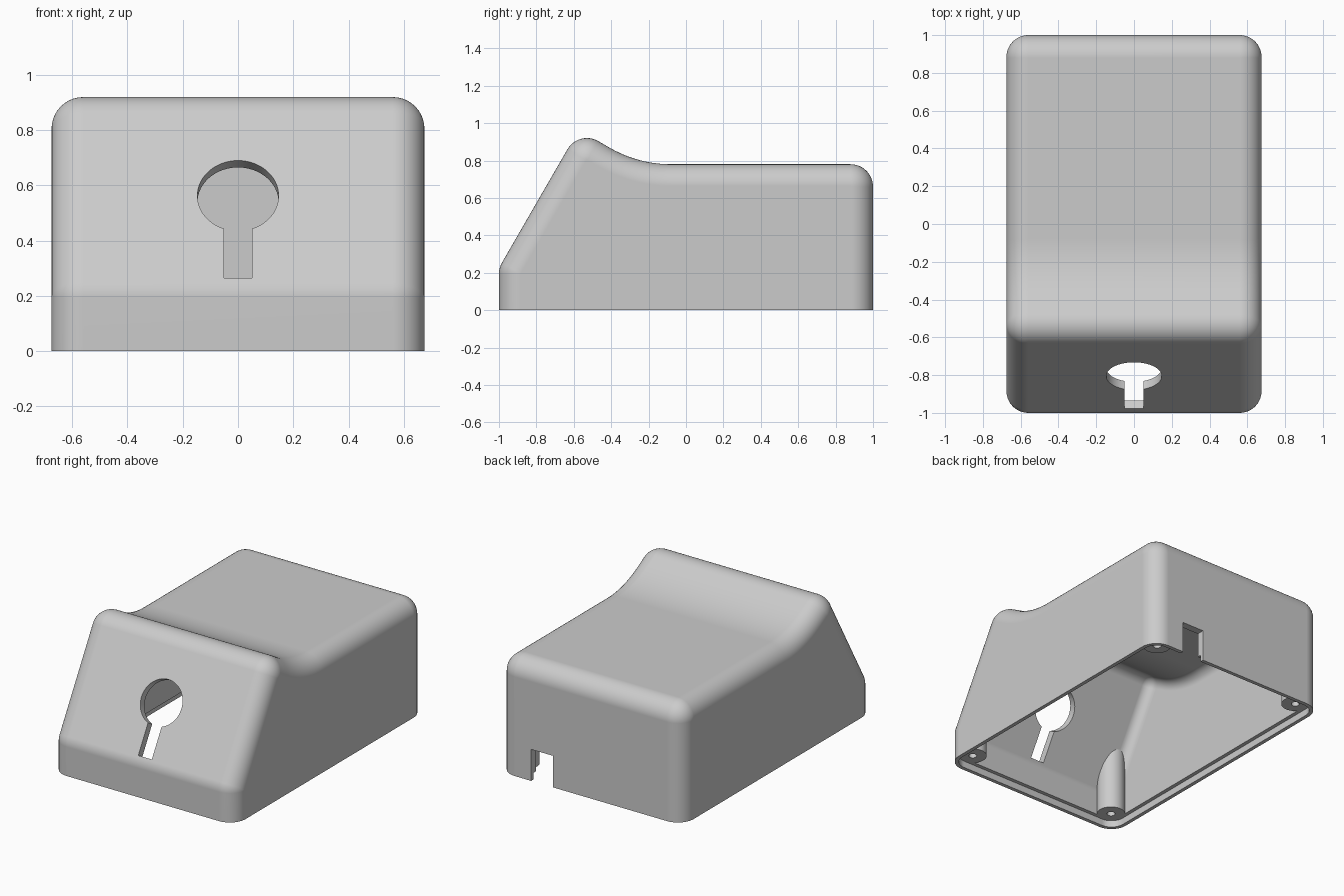
import bpy, bmesh, math
from mathutils import Matrix, Vector

if "Cube" in bpy.data.objects:
    bpy.data.objects.remove(bpy.data.objects["Cube"], do_unlink=True)

HALF_W, HALF_L = 0.675, 1.0
ROUND, WALL = 0.115, 0.05
LIP, LEDGE_Z = 0.025, 0.045

grey = bpy.data.materials.new("light_grey")
grey.use_nodes = True
colour = (0.6, 0.6, 0.6, 1)
grey.diffuse_color = colour
grey.node_tree.nodes["Principled BSDF"].inputs["Base Color"].default_value = colour


def finish(name, bm):
    bmesh.ops.recalc_face_normals(bm, faces=bm.faces)
    mesh = bpy.data.meshes.new(name)
    bm.to_mesh(mesh)
    bm.free()
    mesh.materials.append(grey)
    obj = bpy.data.objects.new(name, mesh)
    bpy.context.collection.objects.link(obj)
    return obj


def arc(cx, cy, r, a0, a1, n):
    angles = [math.radians(a0 + (a1 - a0) * i / n) for i in range(n + 1)]
    return [(cx + r * math.cos(a), cy + r * math.sin(a)) for a in angles]


def side_profile(inset, floor):
    """Side outline in (y, z), moved inwards by inset."""
    r = 0.12 - inset
    pts = [(-HALF_L + inset, floor)]
    pts += arc(-0.88, 0.194, r, 180, 150, 5)              # front fold
    pts += arc(-0.53, 0.80, r, 150, 60, 12)               # peak
    pts += arc(-0.08, 1.434, 0.654 + inset, 240, 270, 12)  # hollow behind the peak
    pts += arc(0.88, 0.66, r, 90, 0, 12)                  # back top edge
    return pts + [(HALF_L - inset, floor)]


def rounded_body(name, inset, floor, steps=10):
    """Loft the side outline across x, insetting it towards both sides."""
    r, half = ROUND - inset, HALF_W - inset
    slices = []
    for i in range(steps + 1):
        a = math.pi / 2 * i / steps
        slices.append((half - r + r * math.sin(a), inset + r * (1 - math.cos(a))))
    slices = [(-x, d) for x, d in reversed(slices)] + slices
    bm = bmesh.new()
    rings = [[bm.verts.new((x, y, z)) for y, z in side_profile(d, floor)]
             for x, d in slices]
    n = len(rings[0])
    for a, b in zip(rings, rings[1:]):
        for j in range(n):
            k = (j + 1) % n
            bm.faces.new((a[j], a[k], b[k], b[j]))
    bm.faces.new(rings[0])
    bm.faces.new(rings[-1])
    return finish(name, bm)


def prism(name, pts, z0, z1, matrix=Matrix()):
    """Extrude a flat outline from z0 to z1."""
    bm = bmesh.new()
    face = bm.faces.new([bm.verts.new((x, y, z0)) for x, y in pts])
    new = bmesh.ops.extrude_face_region(bm, geom=[face])["geom"]
    bmesh.ops.translate(bm, vec=Vector((0, 0, z1 - z0)),
                        verts=[v for v in new if isinstance(v, bmesh.types.BMVert)])
    bm.transform(matrix)
    return finish(name, bm)


def cut(target, cutter):
    cutter.hide_render = True
    mod = target.modifiers.new("cut", 'BOOLEAN')
    mod.operation, mod.solver, mod.object = 'DIFFERENCE', 'EXACT', cutter
    bpy.context.view_layer.objects.active = target
    bpy.ops.object.modifier_apply(modifier=mod.name)
    bpy.data.objects.remove(cutter, do_unlink=True)


def circle(x, y, r, n=32):
    return arc(x, y, r, 0, 360 * (n - 1) / n, n - 1)


shell = rounded_body("enclosure_shell", 0, 0)
cavity = rounded_body("cavity_cutter", WALL, -0.1)

# Screw posts stay solid inside the cavity
corners = [(sx * 0.56, sy * 0.89) for sx in (-1, 1) for sy in (-1, 1)]
for x, y in corners:
    cut(cavity, prism("post_cutter", circle(x, y, 0.087), 0.02, 1.1))
cut(shell, cavity)

# Recess for the base plate
w, l, r = HALF_W - ROUND, HALF_L - ROUND, ROUND - LIP
rim = []
for i, (sx, sy) in enumerate(((1, 1), (-1, 1), (-1, -1), (1, -1))):
    rim += arc(sx * w, sy * l, r, 90 * i, 90 * i + 90, 8)
cut(shell, prism("recess_cutter", rim, -0.1, LEDGE_Z))

# Screw holes
for x, y in corners:
    cut(shell, prism("screw_hole_cutter", circle(x, y, 0.025, 20), -0.05, 0.25))

# Keyhole through the sloping front
a = math.degrees(math.asin(0.05 / 0.147))
keyhole = arc(0, 0, 0.147, -90 + a, 270 - a, 48) + [(-0.05, -0.344), (0.05, -0.344)]
slope = Matrix.Translation((0, -0.8055, 0.563)) @ Matrix.Rotation(math.radians(60), 4, 'X')
cut(shell, prism("keyhole_cutter", keyhole, -0.1, 0.1, slope))

# Cable notch in the back wall
notch = [(0.28, 0.9), (0.44, 0.9), (0.44, 1.1), (0.28, 1.1)]
cut(shell, prism("notch_cutter", notch, -0.1, 0.21))

# Smooth shading with crisp cut edges
bpy.ops.object.select_all(action='DESELECT')
shell.select_set(True)
bpy.context.view_layer.objects.active = shell
bpy.ops.object.shade_smooth_by_angle(angle=math.radians(30))
weighted = shell.modifiers.new("weighted_normals", 'WEIGHTED_NORMAL')
weighted.keep_sharp = True
